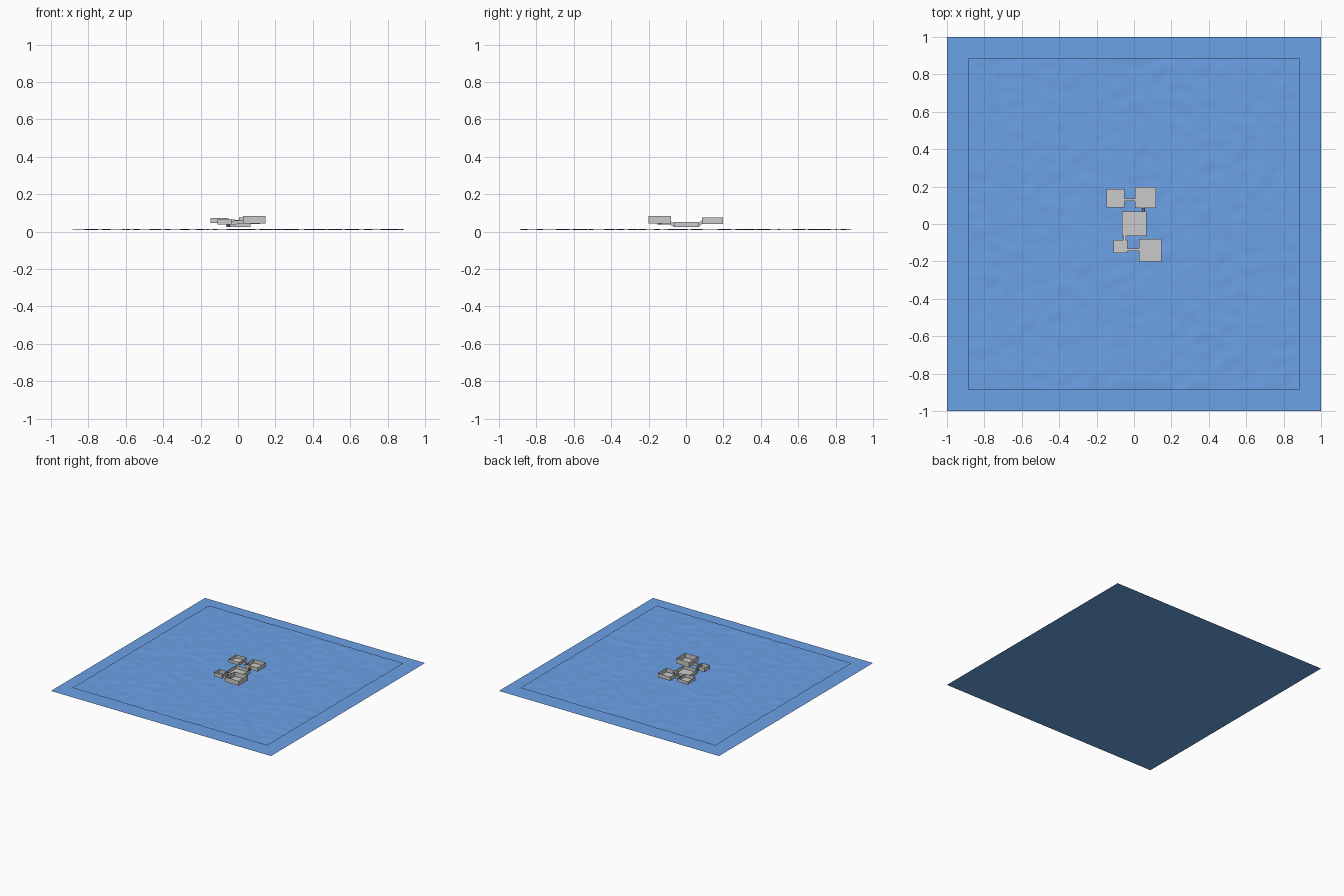
import bpy
from mathutils import Vector, noise

if "Cube" in bpy.data.objects:
    bpy.data.objects.remove(bpy.data.objects["Cube"])

DOOR_W, DOOR_H = 0.014, 0.02


def make_object(name, verts, faces, mat=None, smooth=False):
    mesh = bpy.data.meshes.new(name)
    mesh.from_pydata([tuple(v) for v in verts], [], faces)
    mesh.update()
    obj = bpy.data.objects.new(name, mesh)
    bpy.context.collection.objects.link(obj)
    if mat:
        mesh.materials.append(mat)
    if smooth:
        for p in mesh.polygons:
            p.use_smooth = True
    return obj


blue = bpy.data.materials.new("water_blue")
blue.diffuse_color = (0.15, 0.36, 0.8, 1)
blue.use_nodes = True
blue.node_tree.nodes["Principled BSDF"].inputs["Base Color"].default_value = blue.diffuse_color

# Flat sea sheet at the bottom
make_object("sea_base", [(-1, -1, 0), (1, -1, 0), (1, 1, 0), (-1, 1, 0)], [(0, 1, 2, 3)], blue)

# Rippled water patch floating just above it
N, H = 110, 0.885
verts = []
for j in range(N + 1):
    for i in range(N + 1):
        x, y = -H + 2 * H * i / N, -H + 2 * H * j / N
        z = 0.012 + 0.0032 * noise.noise(Vector((x * 12, y * 16, 3.1))) \
            + 0.001 * noise.noise(Vector((x * 27, y * 27, 8.4)))
        verts.append((x, y, z))
faces = [(a, a + 1, a + N + 2, a + N + 1)
         for a in (j * (N + 1) + i for j in range(N) for i in range(N))]
make_object("water_ripples", verts, faces, blue, True)


# Roofless room with thin walls; doors = {side: position along the wall}
def room(name, x0, x1, y0, y1, z0, z1, doors):
    v, f = [], []

    def quad(*pts):
        f.append(tuple(range(len(v), len(v) + 4)))
        v.extend(pts)

    def panel(side, a, b, lo, hi):
        def p(t, z):
            return {"S": (t, y0, z), "N": (t, y1, z), "W": (x0, t, z), "E": (x1, t, z)}[side]
        if side in "NW":
            a, b = b, a
        quad(p(a, lo), p(b, lo), p(b, hi), p(a, hi))

    quad((x0, y0, z0), (x1, y0, z0), (x1, y1, z0), (x0, y1, z0))
    for side in "SNWE":
        a, b = (x0, x1) if side in "SN" else (y0, y1)
        if side in doors:
            d0, d1 = doors[side] - DOOR_W / 2, doors[side] + DOOR_W / 2
            panel(side, a, d0, z0, z1)
            panel(side, d1, b, z0, z1)
            panel(side, d0, d1, z0 + DOOR_H, z1)
        else:
            panel(side, a, b, z0, z1)
    return make_object(name, v, f)


room("room_back_left", -0.148, -0.051, 0.088, 0.186, 0.047, 0.074, {"E": 0.13})
room("room_back_right", 0.006, 0.118, 0.086, 0.197, 0.042, 0.075, {"W": 0.13, "S": 0.05})
room("room_centre", -0.065, 0.067, -0.065, 0.068, 0.026, 0.053, {"N": 0.05, "S": -0.05})
room("room_front_left", -0.11, -0.036, -0.155, -0.085, 0.037, 0.068, {"N": -0.05, "E": -0.137})
room("room_front_right", 0.027, 0.146, -0.2, -0.08, 0.043, 0.083, {"W": -0.137})


# Sloping corridor trough between two doorways
def corridor(name, start, end):
    a, b = Vector(start), Vector(end)
    d = b - a
    side = Vector((-d.y, d.x, 0)).normalized() * DOOR_W / 2
    up = Vector((0, 0, DOOR_H))
    make_object(name, [a - side, b - side, b + side, a + side,
                       a - side + up, b - side + up, b + side + up, a + side + up],
                [(0, 1, 2, 3), (0, 1, 5, 4), (2, 3, 7, 6)])


corridor("corridor_back", (-0.051, 0.13, 0.047), (0.006, 0.13, 0.042))
corridor("corridor_north", (0.05, 0.068, 0.026), (0.05, 0.086, 0.042))
corridor("corridor_south", (-0.05, -0.065, 0.026), (-0.05, -0.085, 0.037))
corridor("corridor_front", (-0.036, -0.137, 0.037), (0.027, -0.137, 0.043))
